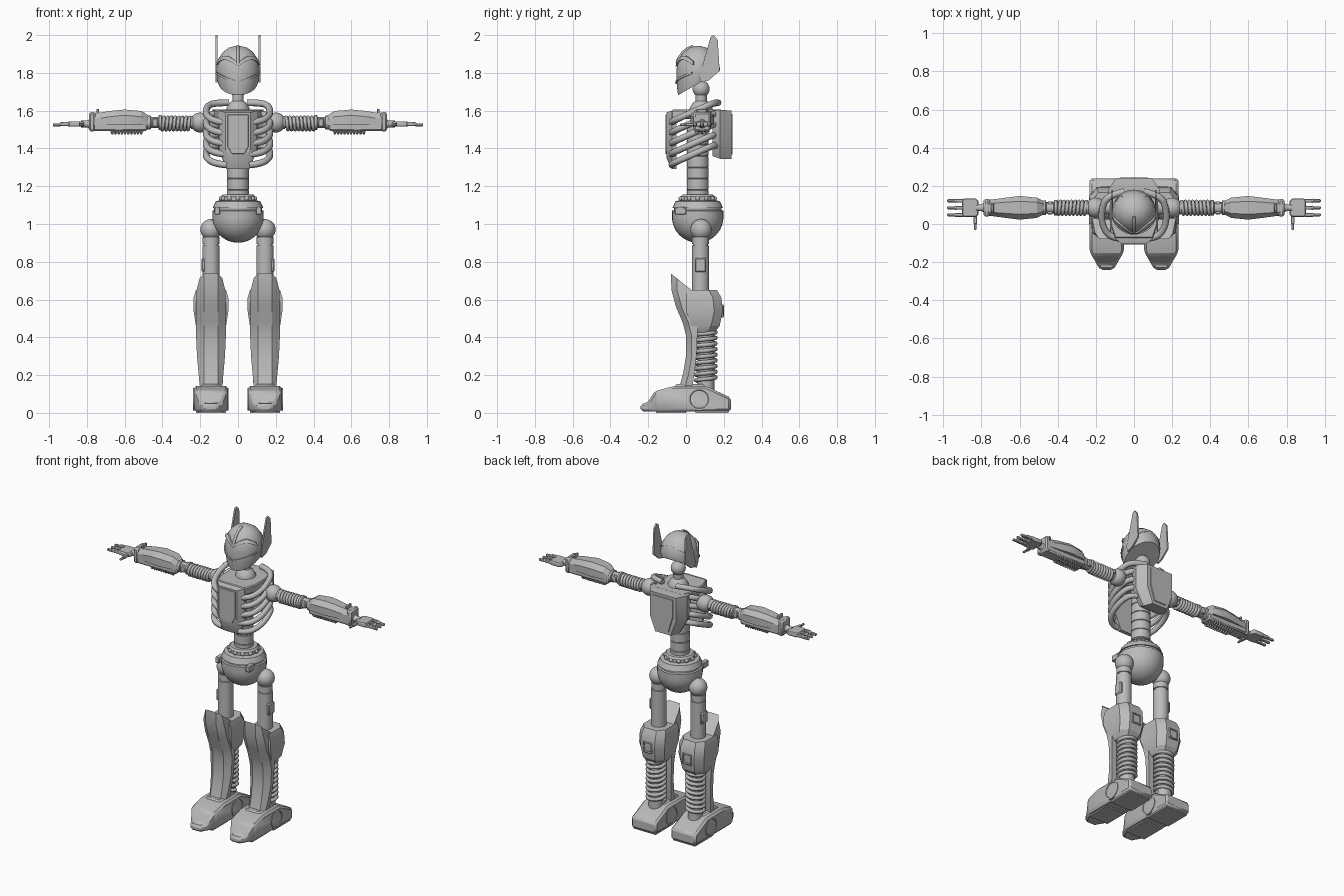
import bpy, bmesh
from math import sin, cos, pi, radians
from mathutils import Vector, Matrix

if bpy.data.objects.get("Cube"):
    bpy.data.objects.remove(bpy.data.objects["Cube"])

metal = bpy.data.materials.new("plain_grey")
metal.use_nodes = True
GREY = (0.5, 0.5, 0.5, 1)
metal.diffuse_color = GREY
metal.node_tree.nodes["Principled BSDF"].inputs["Base Color"].default_value = GREY

LEG, ARM_Y, ARM_Z, BODY_Y = 0.143, 0.085, 1.537, 0.062


def finish(name, bm, pair=False, bevel=0.0, angle=35):
    """Turn a bmesh into a shaded object, mirrored across x when it is one of a pair."""
    bmesh.ops.recalc_face_normals(bm, faces=bm.faces)
    me = bpy.data.meshes.new(name)
    bm.to_mesh(me)
    bm.free()
    me.materials.append(metal)
    ob = bpy.data.objects.new(name, me)
    bpy.context.collection.objects.link(ob)
    bpy.ops.object.select_all(action='DESELECT')
    ob.select_set(True)
    bpy.context.view_layer.objects.active = ob
    bpy.ops.object.shade_smooth_by_angle(angle=radians(angle))
    if bevel:
        mod = ob.modifiers.new("bevel", 'BEVEL')
        mod.width, mod.segments, mod.limit_method = bevel, 1, 'ANGLE'
    if pair:
        ob.modifiers.new("mirror", 'MIRROR').use_mirror_merge = False
    return ob


def skin(rings, bm=None):
    """Join closed rings of points into a capped solid."""
    bm = bm or bmesh.new()
    rows = [[bm.verts.new(p) for p in ring] for ring in rings]
    n = len(rows[0])
    for a, b in zip(rows, rows[1:]):
        for i in range(n):
            bm.faces.new((a[i], a[(i + 1) % n], b[(i + 1) % n], b[i]))
    bm.faces.new(rows[0])
    bm.faces.new(rows[-1])
    return bm


def lathe(name, profile, loc, axis='Z', sides=32, **kw):
    """Revolve (radius, height) pairs about an axis through loc."""
    turn = Matrix.Rotation(pi / 2, 3, 'Y') if axis == 'X' else Matrix.Identity(3)
    rings = [[Vector(loc) + turn @ Vector((max(r, 0.0005) * cos(2 * pi * i / sides),
              max(r, 0.0005) * sin(2 * pi * i / sides), h)) for i in range(sides)] for r, h in profile]
    return finish(name, skin(rings), **kw)


def ball(name, loc, r, **kw):
    lathe(name, [(r * sin(pi * k / 16), -r * cos(pi * k / 16)) for k in range(17)], loc, **kw)


def box(name, lo, hi, **kw):
    rings = [[(lo[0], lo[1], z), (hi[0], lo[1], z), (hi[0], hi[1], z), (lo[0], hi[1], z)] for z in (lo[2], hi[2])]
    return finish(name, skin(rings), **kw)


def cut(bm, co, no):
    """Slice off the side the normal points to and close the hole."""
    geom = bm.verts[:] + bm.edges[:] + bm.faces[:]
    res = bmesh.ops.bisect_plane(bm, geom=geom, plane_co=co, plane_no=no, clear_outer=True)
    bmesh.ops.contextual_create(bm, geom=[e for e in res["geom_cut"] if isinstance(e, bmesh.types.BMEdge)])


def tube(name, pts, r, pair=True, smooth=True):
    cu = bpy.data.curves.new(name, 'CURVE')
    cu.dimensions, cu.bevel_depth, cu.bevel_resolution, cu.use_fill_caps = '3D', r, 2, True
    sp = cu.splines.new('NURBS' if smooth else 'POLY')
    sp.points.add(len(pts) - 1)
    for p, co in zip(sp.points, pts):
        p.co = (*co, 1)
    if smooth:
        sp.use_endpoint_u, sp.order_u, sp.resolution_u = True, 3, 5
    ob = bpy.data.objects.new(name + "_path", cu)
    bm = bmesh.new()
    bm.from_mesh(ob.to_mesh())
    ob.to_mesh_clear()
    bpy.data.objects.remove(ob)
    return finish(name, bm, pair=pair, angle=50)


def spring(name, start, end, r, wire, turns):
    a, d = Vector(start), Vector(end) - Vector(start)
    q = d.to_track_quat('Z', 'Y')
    n = turns * 14
    tube(name, [a + d * (i / n) + q @ Vector((r * cos(2 * pi * i / 14), r * sin(2 * pi * i / 14), 0))
                for i in range(n + 1)], wire, smooth=False)


# Head: stacked rounded rings, sliced along the jaw
HEAD = [(1.65, .06, -.035, .10), (1.70, .09, -.045, .14), (1.76, .110, -.050, .17), (1.82, .115, -.050, .18),
        (1.87, .106, -.040, .172), (1.91, .080, -.012, .145), (1.933, .05, .02, .11), (1.943, .012, .05, .075)]


def head_point(a, z, grow=0.0):
    """Point on the head at height z; angle 0 looks forward."""
    k = max(i for i, h in enumerate(HEAD[:-1]) if h[0] <= z or i == 0)
    lo, hi = HEAD[k], HEAD[k + 1]
    t = (z - lo[0]) / (hi[0] - lo[0])
    hx, yf, yb = (lo[j] + (hi[j] - lo[j]) * t + (grow if j < 3 else 0) * (-1 if j == 2 else 1) for j in (1, 2, 3))
    return Vector((hx * sin(a), (yf + yb) / 2 - (yb - yf) / 2 * cos(a), z))


bm = skin([[head_point(2 * pi * i / 40, h[0]) for i in range(40)] for h in HEAD])
cut(bm, (0, -.04, 1.683), (0, .5, -.87))
finish("helmet", bm, angle=40)


def head_plate(name, half, low, high, grow, flip=0):
    """Thin raised plate that follows the head between two height rules."""
    angles = [half * (i / 12 - 1) for i in range(25)]
    rings = [[head_point(a + flip, low(abs(a)), -.004), head_point(a + flip, low(abs(a)), grow),
              head_point(a + flip, (low(abs(a)) + high(abs(a))) / 2, grow),
              head_point(a + flip, high(abs(a)), grow), head_point(a + flip, high(abs(a)), -.004)] for a in angles]
    finish(name, skin(rings))


head_plate("brow", 1.35, lambda a: 1.835 + .035 * sin(a * 2.2), lambda a: 1.855 + .035 * sin(a * 2.2), .008)
head_plate("visor_lip", 1.3, lambda a: 1.742 + .04 * a, lambda a: 1.754 + .04 * a, .006)
head_plate("back_rim", 1.1, lambda a: 1.885 - .04 * a * a, lambda a: 1.897 - .04 * a * a, .006, pi)
tube("crest", [head_point(0, z, .002) for z in (1.85, 1.87, 1.89, 1.91, 1.93, 1.94)], .009, pair=False)
fin = [(.08, 1.75), (.07, 1.78), (.13, 1.99), (.145, 2.0), (.168, 1.975), (.178, 1.81), (.12, 1.76)]
finish("ear_fin", skin([[(x, y, z) for y, z in fin] for x in (.109, .119)]), pair=True)

# Neck and collar
ball("neck_ball", (0, .08, 1.715), .045)
lathe("neck", [(.03, 1.62), (.03, 1.71)], (0, .08, 0))
lathe("collar", [(.062, 1.59), (.06, 1.615), (.045, 1.64), (.03, 1.652)], (0, .08, 0))


# Chest: front plate, top deck, back pack
def shield(y, w, top, bottom, inset=0.0):
    """Plate outline in x and z: wide at the top, pinched at the bottom."""
    return [(-w, y, top), (w, y, top), (w, y, bottom + .1), (w * .58, y, bottom + inset),
            (-w * .58, y, bottom + inset), (-w, y, bottom + .1)]


finish("chest_plate", skin([shield(-.05, .102, 1.60, 1.29), shield(-.075, .1, 1.60, 1.29),
                            shield(-.104, .066, 1.59, 1.295, .055)]))
finish("chest_panel", skin([shield(-.102, .056, 1.58, 1.31, .06), shield(-.108, .054, 1.578, 1.312, .06)]))
deck = [(-.1, -.075), (.1, -.075), (.125, 0), (.125, .13), (.1, .19), (-.1, .19), (-.125, .13), (-.125, 0)]
finish("top_deck", skin([[(x, y, z) for x, y in deck] for z in (1.555, 1.605)]), bevel=.006)
finish("back_pack", skin([shield(.14, .13, 1.60, 1.36), shield(.18, .135, 1.605, 1.345), shield(.24, .095, 1.60, 1.345)]))
finish("back_panel", skin([shield(.238, .075, 1.585, 1.365), shield(.245, .072, 1.582, 1.368)]))

# Ribs sweep up from the chest plate to the spine
for i in range(5):
    z = 1.318 + .056 * i
    tube(f"rib_{i + 1}", [(.06, -.075, z - .005), (.12, -.075, z), (.168, -.01, z + .03), (.17, .08, z + .07),
                          (.14, .15, z + .1), (.05, .17, z + .1)], .018)

# Waist column with seams, pelvis bowl with bolted collar
seams = [(.058, 1.12)]
for k in range(1, 8):
    seams += [(.058, 1.12 + .06 * k - .003), (.054, 1.12 + .06 * k), (.058, 1.12 + .06 * k + .003)]
lathe("waist", seams, (0, BODY_Y, 0), angle=20)
bowl = [(.136 * sin(pi * k / 24), 1.037 - .136 * cos(pi * k / 24)) for k in range(13)]
lathe("pelvis", bowl + [(.136, 1.07), (.126, 1.074), (.126, 1.085), (.134, 1.085), (.118, 1.12), (.1, 1.125),
                        (.09, 1.125), (.09, 1.145), (.08, 1.157), (.05, 1.157)], (0, BODY_Y, 0))
for k in range(12):
    a = 2 * pi * k / 12
    ball(f"collar_bolt_{k + 1}", (.09 * cos(a), BODY_Y + .09 * sin(a), 1.135), .012, sides=10)
box("pelvis_latch", (.095, -.06, 1.05), (.125, .0, 1.09), pair=True, bevel=.004)

# Arms, built along +x
ball("shoulder_ball", (.2, ARM_Y, ARM_Z), .053, pair=True)
lathe("shoulder_axle", [(.035, .06), (.035, .25)], (0, ARM_Y, ARM_Z), 'X', pair=True)
lathe("upper_arm_core", [(.028, .24), (.028, .41)], (0, ARM_Y, ARM_Z), 'X', pair=True)
spring("upper_arm_spring", (.25, ARM_Y, ARM_Z - .005), (.405, ARM_Y, ARM_Z - .005), .034, .009, 8)
lathe("elbow", [(.03, .4), (.04, .405), (.04, .418), (.03, .422), (.03, .46), (.038, .463), (.038, .49)],
      (0, ARM_Y, ARM_Z), 'X', pair=True)
box("elbow_block", (.425, ARM_Y - .034, 1.515), (.455, ARM_Y + .034, 1.56), pair=True, bevel=.005)

arm_rings = []
for x, hy, top in [(.475, .035, 1.575), (.51, .053, 1.598), (.6, .062, 1.606), (.68, .052, 1.598),
                   (.74, .044, 1.588), (.77, .042, 1.59)]:
    arm_rings.append([(x, ARM_Y + y * hy, z) for y, z in
                      [(-1, 1.525), (-1, top - .03), (-.55, top), (.55, top), (1, top - .03), (1, 1.525)]])
finish("forearm_shell", skin(arm_rings), pair=True, angle=25)
box("forearm_base", (.48, ARM_Y - .042, 1.492), (.78, ARM_Y + .042, 1.535), pair=True, bevel=.008)
box("wrist_cuff", (.755, ARM_Y - .046, 1.49), (.79, ARM_Y + .046, 1.592), pair=True, bevel=.01)
box("cuff_tab", (.735, ARM_Y - .025, 1.58), (.75, ARM_Y + .025, 1.61), pair=True, bevel=.004)
for k, side in enumerate((-.02, .02)):
    spring(f"forearm_spring_{k + 1}", (.5, ARM_Y + side, 1.492), (.67, ARM_Y + side, 1.492), .014, .005, 10)

# Hands
lathe("wrist", [(.026, .785), (.018, .8), (.018, .83)], (0, ARM_Y, 1.53), 'X', sides=16, pair=True)
palm = [(.815, .05), (.83, .036), (.89, .036), (.902, .045), (.902, .125), (.89, .135), (.83, .135), (.815, .12)]
finish("palm", skin([[(x, y, z) for x, y in palm] for z in (1.515, 1.542)]), pair=True, bevel=.005)
for k, y in enumerate((.048, .085, .122)):
    box(f"finger_{k + 1}_base", (.89, y - .01, 1.518), (.935, y + .01, 1.54), pair=True, bevel=.004)
    box(f"finger_{k + 1}_tip", (.935, y - .008, 1.517), (.98, y + .008, 1.533), pair=True, bevel=.004)
    ball(f"knuckle_{k + 1}", (.935, y, 1.529), .011, sides=12, pair=True)
box("thumb_base", (.823, .0, 1.518), (.843, .045, 1.536), pair=True, bevel=.004)
box("thumb_tip", (.826, -.032, 1.519), (.84, .002, 1.533), pair=True, bevel=.004)

# Hips and thighs
ball("hip_ball", (LEG, .08, .97), .056, pair=True)
lathe("hip_axle", [(.03, .05), (.03, .14)], (0, .08, .97), 'X', pair=True)
lathe("thigh", [(.046, .6), (.046, .885), (.04, .887), (.04, .893), (.045, .895), (.045, .93)],
      (LEG, .077, 0), pair=True)
box("thigh_hatch", (LEG + .03, .047, .745), (LEG + .05, .107, .82), pair=True, bevel=.006)

# Shin guard with a slanted top, calf housing, ankle spring
shin = []
for z, yf, yb, w in [(.145, -.033, .035, .06), (.21, -.015, .045, .066), (.3, 0, .055, .074), (.41, 0, .06, .079),
                     (.48, -.018, .06, .08), (.56, -.053, .055, .079), (.65, -.077, .05, .076), (.745, -.08, .03, .052)]:
    shin.append([(LEG + x, y, z) for x, y in [(-w, yb), (-w, yf + .03), (-.038, yf), (.038, yf), (w, yf + .03), (w, yb)]])
bm = skin(shin)
cut(bm, (0, -.08, .738), (0, .63, .78))
finish("shin_guard", bm, pair=True, angle=25)
calf = []
for z, w, y0, y1 in [(.425, .058, .045, .15), (.46, .08, .03, .178), (.54, .092, 0, .195), (.61, .092, 0, .187), (.65, .08, 0, .165)]:
    calf.append([(LEG + x, y, z) for x, y in [(-w, y0), (w, y0), (w, y1 - .045), (w * .55, y1), (-w * .55, y1), (-w, y1 - .045)]])
finish("calf_housing", skin(calf), pair=True, angle=25)
hatch = [(-.028, .51), (.028, .51), (.028, .57), (-.028, .57)]
tube("calf_hatch", [(LEG + x, .194, z) for x, z in hatch + hatch[:1]], .006, smooth=False)
lathe("ankle_post", [(.045, .1), (.045, .45)], (LEG, .105, 0), pair=True)
spring("ankle_spring", (LEG, .105, .165), (LEG, .105, .435), .053, .011, 9)

# Feet: side profile pulled across, toe corners sliced off
foot = [(-.24, .008), (-.24, .048), (-.205, .053), (-.165, .115), (-.06, .143), (.105, .143), (.238, .08), (.238, .008)]
bm = skin([[(LEG + x, y, z) for y, z in foot] for x in (-.09, .09)])
for s in (-1, 1):
    cut(bm, (LEG + s * .09, -.145, 0), Vector((s * .095, -.055, 0)))
finish("foot", bm, pair=True, bevel=.012)
box("heel_pad", (LEG - .08, .05, 0), (LEG + .08, .225, .012), pair=True)
box("toe_pad", (LEG - .07, -.16, 0), (LEG + .07, .0, .012), pair=True)
box("instep", (LEG - .055, -.06, .06), (LEG + .055, .1, .152), pair=True, bevel=.01)
for s, side in ((-1, "inner"), (1, "outer")):
    dish = [(.06, s * .07), (.06, s * .094), (.05, s * .094), (.042, s * .082), (.012, s * .08)]
    lathe(f"ankle_disc_{side}", dish, (LEG, .07, .072), 'X', pair=True)
